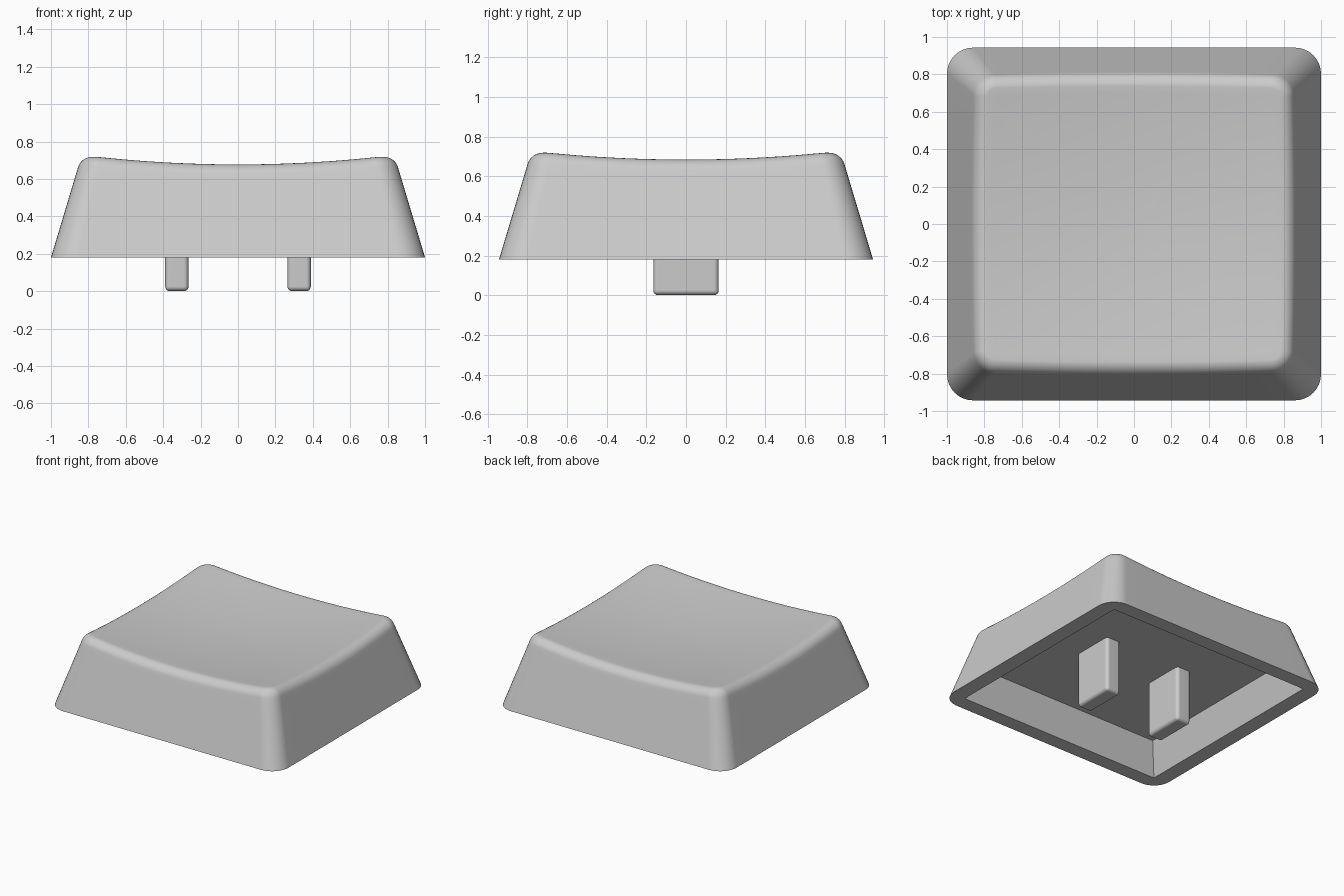
import bpy, bmesh, math
from mathutils import Vector

if "Cube" in bpy.data.objects:
    bpy.data.objects.remove(bpy.data.objects["Cube"])

HX, HY, Z0 = 1.0, 0.943, 0.18      # base half sizes and base height
TAPER, FILLET = 0.3, 0.075         # wall lean and top edge radius
CEILING = 0.43                     # height of the hollow's ceiling

grey = bpy.data.materials.new("light_grey")
grey.diffuse_color = (0.6, 0.6, 0.6, 1)
grey.use_nodes = True
grey.node_tree.nodes["Principled BSDF"].inputs["Base Color"].default_value = grey.diffuse_color


def dish(x, y):
    """Height of the scooped top."""
    return 0.637 + 0.074 * (x * x + y * y)


def outline(corner, step, inset):
    """Point on the rounded rectangle, inset from the base outline."""
    r = 0.14 - 0.2 * min(inset, 0.15) - max(inset - 0.15, 0)
    r = max(r, 0.03)
    signs = ((1, 1), (-1, 1), (-1, -1), (1, -1))

    def arc(c, t):
        a = math.radians(90 * (c + t))
        sx, sy = signs[c % 4]
        return Vector((sx * (HX - inset - r) + r * math.cos(a),
                       sy * (HY - inset - r) + r * math.sin(a)))
    if step <= ARC:
        return arc(corner, step / ARC)
    return arc(corner, 1).lerp(arc(corner + 1, 0), (step - ARC) / SIDE)


ARC, SIDE = 8, 12
KEYS = [(c, s) for c in range(4) for s in range(ARC + SIDE)]


def column(c, s):
    """Points from the hollow's ceiling, round the rim, up the wall to the top edge."""
    base = outline(c, s, 0)
    ix, iy = HX - 0.12, HY - 0.115
    inner = Vector((max(-ix, min(ix, base.x)), max(-iy, min(iy, base.y))))
    pts = [(inner.x * (ix - 0.07) / ix, inner.y * (iy - 0.07) / iy, CEILING),
           (inner.x, inner.y, Z0), (base.x, base.y, Z0)]
    # find the fillet centre tangent to both wall and dish
    lean = math.atan(TAPER)
    zc = 0.62
    for _ in range(4):
        centre = TAPER * (zc - Z0) + FILLET / math.cos(lean)
        p = outline(c, s, centre)
        zc = dish(p.x, p.y) - FILLET
    arc = []
    for j in range(7):
        a = lean + (math.pi / 2 - lean) * j / 6
        arc.append((centre - FILLET * math.cos(a), zc + FILLET * math.sin(a)))
    wall = [(arc[0][0] * f, Z0 + (arc[0][1] - Z0) * f) for f in (0.5, 0.93)]
    for inset, z in wall + arc:
        p = outline(c, s, inset)
        pts.append((p.x, p.y, z))
    # scooped top, shrinking towards the middle
    ex, ey, _ = pts[-1]
    for f in (0.95, 0.8, 0.6, 0.4, 0.2):
        pts.append((ex * f, ey * f, dish(ex * f, ey * f)))
    return pts


def finish(name, bm):
    bmesh.ops.recalc_face_normals(bm, faces=bm.faces)
    mesh = bpy.data.meshes.new(name)
    bm.to_mesh(mesh)
    bm.free()
    mesh.materials.append(grey)
    ob = bpy.data.objects.new(name, mesh)
    bpy.context.collection.objects.link(ob)
    bpy.ops.object.select_all(action='DESELECT')
    ob.select_set(True)
    bpy.context.view_layer.objects.active = ob
    bpy.ops.object.shade_smooth_by_angle(angle=math.radians(30))
    ob.modifiers.new("even_shading", 'WEIGHTED_NORMAL').keep_sharp = True
    return ob


# hollow cap shell
bm = bmesh.new()
cols = [[bm.verts.new(p) for p in column(c, s)] for c, s in KEYS]
middle = bm.verts.new((0, 0, dish(0, 0)))
for i, a in enumerate(cols):
    b = cols[(i + 1) % len(cols)]
    for k in range(len(a) - 1):
        bm.faces.new((a[k], b[k], b[k + 1], a[k + 1]))
    bm.faces.new((a[-1], b[-1], middle))
bm.faces.new([col[0] for col in cols])
bmesh.ops.remove_doubles(bm, verts=bm.verts, dist=0.0005)
finish("cap_shell", bm)

# two mounting prongs underneath
for side, label in ((-1, "left"), (1, "right")):
    bm = bmesh.new()
    bmesh.ops.create_cube(bm, size=1)
    top = CEILING + 0.03
    for v in bm.verts:
        v.co = Vector((v.co.x * 0.125 + side * 0.327, v.co.y * 0.33, (v.co.z + 0.5) * top))
    edges = [e for e in bm.edges if min(v.co.z for v in e.verts) < 0.01]
    bmesh.ops.bevel(bm, geom=edges, offset=0.025, segments=4, profile=0.5, affect='EDGES')
    finish(label + "_prong", bm)
